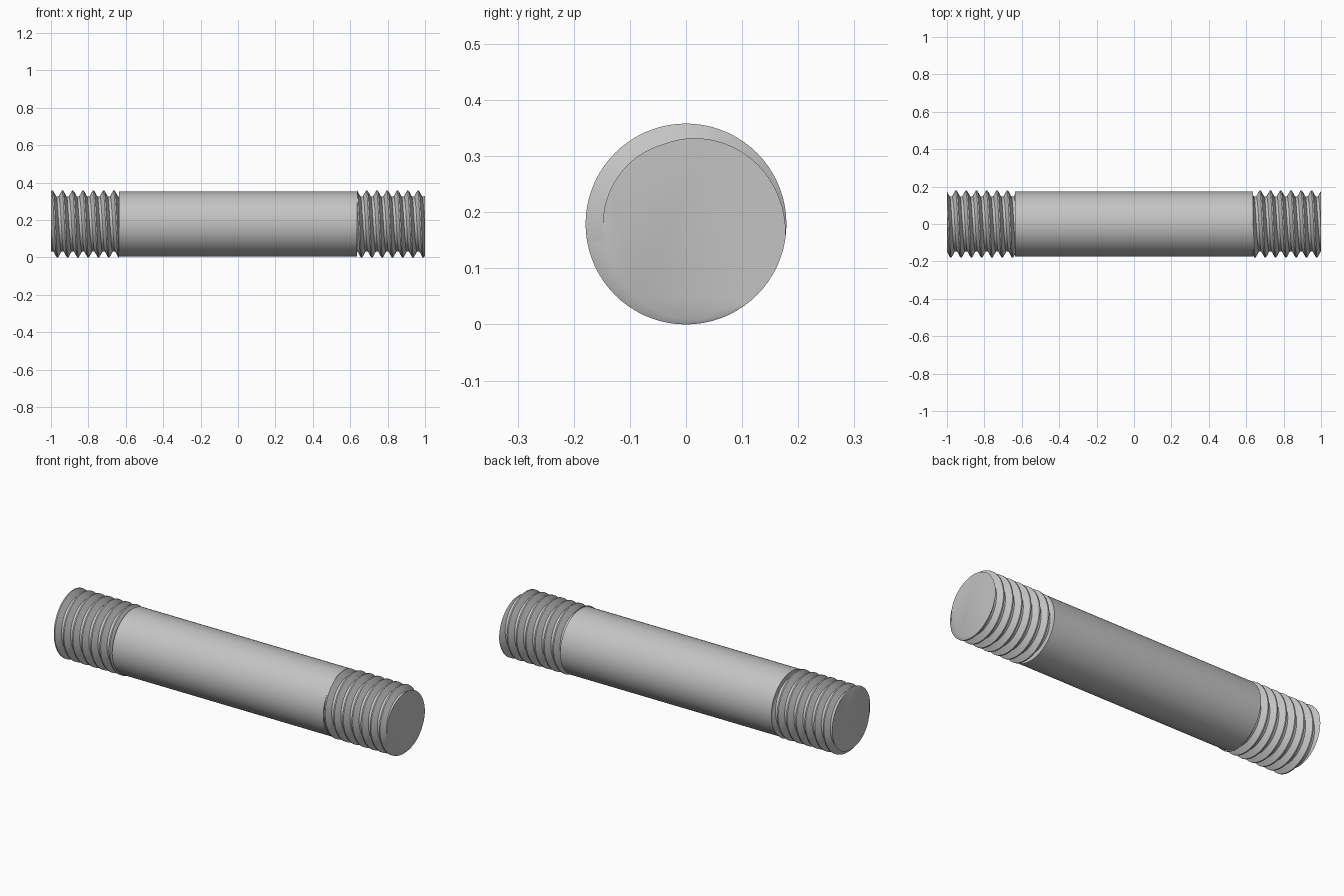
import bpy
import bmesh
from math import sin, cos, pi, radians
from mathutils import Vector

cube = bpy.data.objects.get("Cube")
if cube:
    bpy.data.objects.remove(cube, do_unlink=True)

CREST, ROOT, SHAFT = 0.179, 0.148, 0.174   # radii
PITCH, STEPS = 0.055, 72
SHOULDER, END = 0.635, 1.0

steel = bpy.data.materials.new("steel grey")
steel.use_nodes = True
grey = (0.55, 0.55, 0.55, 1)
steel.diffuse_color = grey
steel.node_tree.nodes["Principled BSDF"].inputs["Base Color"].default_value = grey


def finish(bm, name):
    """Turn a bmesh into a smooth object with sharp edges, lifted to the ground."""
    bmesh.ops.recalc_face_normals(bm, faces=bm.faces)
    mesh = bpy.data.meshes.new(name)
    bm.to_mesh(mesh)
    bm.free()
    mesh.materials.append(steel)
    mesh.shade_smooth()
    mesh.set_sharp_from_angle(angle=radians(30))
    obj = bpy.data.objects.new(name, mesh)
    obj.location.z = CREST
    bpy.context.collection.objects.link(obj)


def ring_point(x, r, a):
    return Vector((x, r * cos(a), r * sin(a)))


def make_shaft():
    bm = bmesh.new()
    rings = [[bm.verts.new(ring_point(x, SHAFT, 2 * pi * i / STEPS))
              for i in range(STEPS)] for x in (-SHOULDER, SHOULDER)]
    for i in range(STEPS):
        j = (i + 1) % STEPS
        bm.faces.new((rings[0][i], rings[0][j], rings[1][j], rings[1][i]))
    for ring in rings:
        bm.faces.new(ring)
    finish(bm, "plain_shaft")


def make_thread(name, x0, x1, end_x, crest_angle):
    """Right-handed helical thread, whose crest meets end_x at crest_angle."""
    bm = bmesh.new()
    # one pitch of profile: flat crest, flank, flat root
    profile = [(-1 / 16, CREST), (1 / 16, CREST), (3 / 8, ROOT), (5 / 8, ROOT)]
    turns = 11
    middle = (x0 + x1) / 2
    start = end_x - PITCH * round((end_x - middle) / PITCH + turns / 2)
    rows = []
    for i in range(turns * STEPS + 1):
        turn = i / STEPS
        angle = radians(crest_angle) + 2 * pi * turn
        rows.append([bm.verts.new(ring_point(start + PITCH * (turn + t), r, angle))
                     for t, r in profile])
    for i in range(turns * STEPS):
        a, b = rows[i], rows[i + 1]
        for j in range(3):
            bm.faces.new((a[j], a[j + 1], b[j + 1], b[j]))
        if i + STEPS < turns * STEPS:
            c, d = rows[i + STEPS], rows[i + STEPS + 1]
            bm.faces.new((a[3], c[0], d[0], b[3]))
    # trim square at both ends and close with flat caps
    for x, side in ((x0, -1), (x1, 1)):
        cut = bmesh.ops.bisect_plane(
            bm, geom=bm.verts[:] + bm.edges[:] + bm.faces[:], dist=1e-6,
            plane_co=(x, 0, 0), plane_no=(side, 0, 0), clear_outer=True)
        rim = [e for e in cut["geom_cut"] if isinstance(e, bmesh.types.BMEdge)]
        bmesh.ops.edgenet_fill(bm, edges=rim)
    finish(bm, name)


make_shaft()
make_thread("left_thread", SHOULDER, END, END, 330)
make_thread("right_thread", -END, -SHOULDER, -END, 45)
